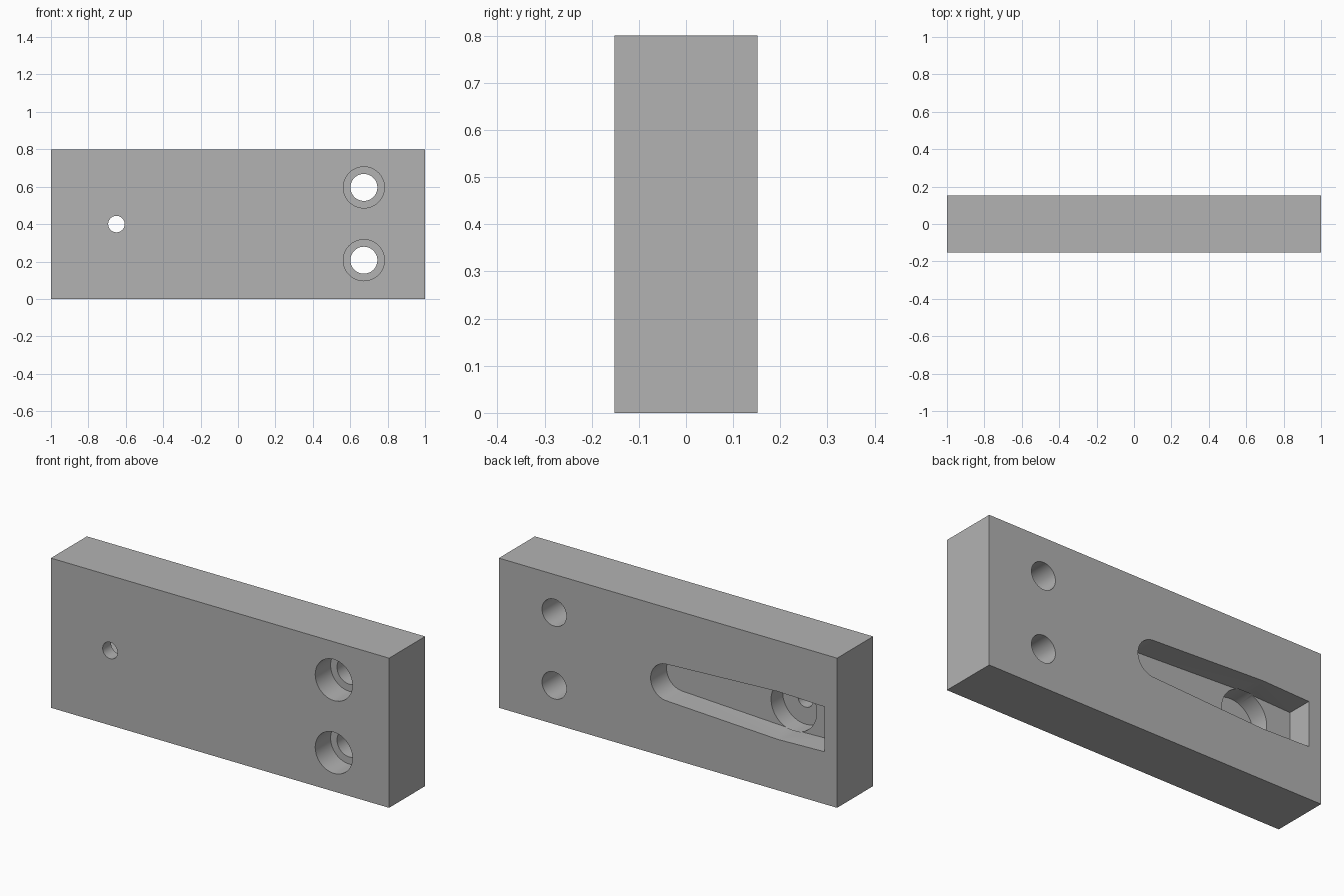
import bpy, bmesh, math
from mathutils import Matrix

cube = bpy.data.objects.get("Cube")
if cube:
    bpy.data.objects.remove(cube, do_unlink=True)

LENGTH, HALF_T, HEIGHT = 2.0, 0.152, 0.8
MID = HEIGHT / 2
PAST = 0.1          # cutter overshoot beyond a face
BACK, FRONT = HALF_T, -HALF_T

grey = bpy.data.materials.new("plain grey")
grey.use_nodes = True
colour = (0.448, 0.448, 0.448, 1)
grey.diffuse_color = colour
grey.node_tree.nodes["Principled BSDF"].inputs["Base Color"].default_value = colour


def make_object(name, bm):
    bmesh.ops.recalc_face_normals(bm, faces=bm.faces)
    mesh = bpy.data.meshes.new(name)
    bm.to_mesh(mesh)
    bm.free()
    mesh.materials.append(grey)
    obj = bpy.data.objects.new(name, mesh)
    bpy.context.collection.objects.link(obj)
    return obj


def prism(name, outline, y0, y1):
    """Extrude an (x, z) outline from y0 to y1."""
    bm = bmesh.new()
    face = bm.faces.new([bm.verts.new((x, y0, z)) for x, z in outline])
    out = bmesh.ops.extrude_face_region(bm, geom=[face])
    verts = [v for v in out["geom"] if isinstance(v, bmesh.types.BMVert)]
    bmesh.ops.translate(bm, verts=verts, vec=(0, y1 - y0, 0))
    return make_object(name, bm)


def arc(x, z, r, start, end, steps):
    return [(x + r * math.cos(a), z + r * math.sin(a))
            for a in (math.radians(start + (end - start) * i / steps)
                      for i in range(steps + 1))]


def cylinder(name, x, z, r, y0, y1):
    return prism(name, arc(x, z, r, 0, 360, 64)[:-1], y0, y1)


def cut(target, cutter):
    mod = target.modifiers.new(cutter.name, "BOOLEAN")
    mod.operation = "DIFFERENCE"
    mod.solver = "EXACT"
    mod.object = cutter
    cutter.hide_render = True
    bpy.context.view_layer.objects.active = target
    bpy.ops.object.modifier_apply(modifier=mod.name)
    bpy.data.objects.remove(cutter, do_unlink=True)


# Solid plate
bm = bmesh.new()
bmesh.ops.create_cube(bm, size=1, matrix=Matrix.Translation((0, 0, MID))
                      @ Matrix.Diagonal((LENGTH, 2 * HALF_T, HEIGHT, 1)))
plate = make_object("mounting_plate", bm)

# Two counterbored screw holes, recessed from the front
for z in (0.207, 0.596):
    cut(plate, cylinder("screw_hole", 0.673, z, 0.072, FRONT - PAST, BACK + PAST))
    cut(plate, cylinder("counterbore", 0.673, z, 0.11, FRONT - PAST, FRONT + 0.13))

# Tapered slot in the back: rounded inner end, widest at the pin, square outer end
PIN_X = -0.65
SLOT_FLOOR = BACK - 0.135
outline = arc(0.005, MID, 0.098, -90, 90, 32)
outline += [(PIN_X, MID + 0.128), (-0.926, MID + 0.12),
            (-0.926, MID - 0.12), (PIN_X, MID - 0.128)]
cut(plate, prism("slot", outline, SLOT_FLOOR, BACK + PAST))

# Round recess in the slot floor and small pin hole through the front
cut(plate, cylinder("recess", PIN_X, MID, 0.135, BACK - 0.233, SLOT_FLOOR + 0.005))
cut(plate, cylinder("pin_hole", PIN_X, MID, 0.044, FRONT - PAST, SLOT_FLOOR))

# Smooth bores, sharp rims
bpy.ops.object.select_all(action="DESELECT")
plate.select_set(True)
bpy.context.view_layer.objects.active = plate
bpy.ops.object.shade_smooth_by_angle(angle=math.radians(30))
